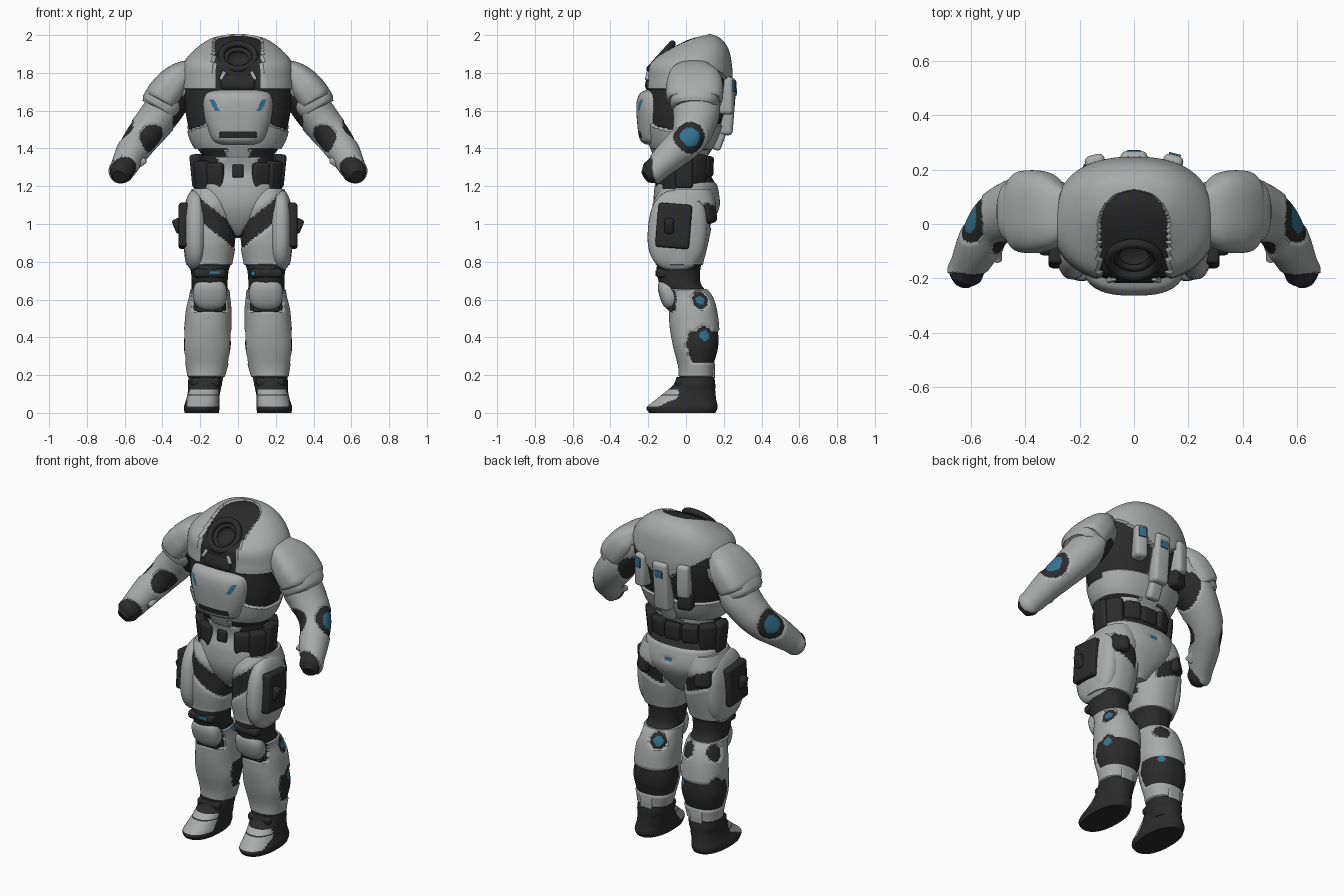
import bpy, bmesh, math
from mathutils import Vector, Matrix, Euler

cube = bpy.data.objects.get("Cube")
if cube:
    bpy.data.objects.remove(cube, do_unlink=True)


def material(name, rgb):
    m = bpy.data.materials.new(name)
    m.use_nodes = True
    m.diffuse_color = (*rgb, 1)
    bsdf = m.node_tree.nodes["Principled BSDF"]
    bsdf.inputs["Base Color"].default_value = (*rgb, 1)
    bsdf.inputs["Roughness"].default_value = 0.7
    return m


MATS = [material("armour_grey", (0.4, 0.41, 0.41)),
        material("undersuit_black", (0.024, 0.024, 0.025)),
        material("light_blue", (0.035, 0.17, 0.29))]
GREY, BLACK, BLUE = range(3)


def finish(name, bm, rule, lift=0, mirror=False):
    """Colour faces by rule, raise the grey plates, shade and link the object."""
    bmesh.ops.recalc_face_normals(bm, faces=bm.faces)
    for f in bm.faces:
        f.material_index = rule(f.calc_center_median()) if callable(rule) else rule
    if lift:
        bm.normal_update()
        plate = [v for v in bm.verts if all(f.material_index == GREY for f in v.link_faces)]
        for v in plate:
            v.co += v.normal * lift
    me = bpy.data.meshes.new(name)
    bm.to_mesh(me)
    bm.free()
    for m in MATS:
        me.materials.append(m)
    me.shade_smooth()
    me.set_sharp_from_angle(angle=math.radians(40))
    ob = bpy.data.objects.new(name, me)
    bpy.context.collection.objects.link(ob)
    if mirror:
        ob.modifiers.new("mirror", 'MIRROR').use_clip = False
    return ob


def spline(a, b, c, d, t):
    return [(2 * q + (r - p) * t + (2 * p - 5 * q + 4 * r - s) * t * t
             + (3 * q - p - 3 * r + s) * t ** 3) / 2 for p, q, r, s in zip(a, b, c, d)]


def loft(name, secs, rule, along=False, p=2.3, lift=0, mirror=False, n=84, steps=9):
    """Skin through sections (x, y, z, half width, half depth)."""
    ext = [secs[0], *secs, secs[-1]]
    rows = [spline(*ext[i:i + 4], k / steps) for i in range(len(secs) - 1) for k in range(steps)]
    rows.append(secs[-1])
    bm = bmesh.new()
    rings = []
    for i, row in enumerate(rows):
        u, v = Vector((1, 0, 0)), Vector((0, 1, 0))
        if along:
            t = Vector(rows[min(i + 1, len(rows) - 1)][:3]) - Vector(rows[max(i - 1, 0)][:3])
            u = v.cross(t).normalized()
            v = t.cross(u).normalized()
        ring = []
        for k in range(n):
            c, s = math.cos(math.tau * k / n), math.sin(math.tau * k / n)
            a = math.copysign(abs(c) ** (2 / p), c) * row[3]
            b = math.copysign(abs(s) ** (2 / p), s) * row[4]
            ring.append(bm.verts.new(Vector(row[:3]) + u * a + v * b))
        rings.append(ring)
    for r0, r1 in zip(rings, rings[1:]):
        for k in range(n):
            bm.faces.new((r0[k], r0[k - 1], r1[k - 1], r1[k]))
    bm.faces.new(rings[0])
    bm.faces.new(rings[-1])
    return finish(name, bm, rule, lift, mirror)


def block(name, loc, size, mat, rot=(0, 0, 0), bevel=0.3, mirror=False):
    """Box with rounded edges; bevel is a share of its thinnest side."""
    bm = bmesh.new()
    bmesh.ops.create_cube(bm, size=1)
    bmesh.ops.scale(bm, vec=size, verts=bm.verts)
    bmesh.ops.bevel(bm, geom=bm.edges[:], offset=bevel * min(size), segments=4,
                    profile=0.5, affect='EDGES')
    bm.transform(Matrix.Translation(loc) @ Euler(rot).to_matrix().to_4x4())
    return finish(name, bm, mat, 0, mirror)


def ball(name, loc, size, mat, rot=(0, 0, 0), mirror=False):
    bm = bmesh.new()
    bmesh.ops.create_uvsphere(bm, u_segments=32, v_segments=20, radius=1)
    for v in bm.verts:  # squarer than a true sphere
        v.co = [math.copysign(abs(q) ** 0.8, q) * s for q, s in zip(v.co, size)]
    bm.transform(Matrix.Translation(loc) @ Euler(rot).to_matrix().to_4x4())
    return finish(name, bm, mat, 0, mirror)


def near(c, point, r):
    return (c - Vector(point)).length < r


# Torso with collar, flanks and back yoke
def torso_rule(c):
    x = abs(c.x)
    if c.z > 1.69 and c.y < 0.13 and (x < 0.12 if c.y < 0 else c.x ** 2 + c.y ** 2 < 0.0148):
        return BLACK
    if c.z < 1.4 and x > 0.07:
        return BLACK
    if c.y < 0.03:
        strap = 1.52 - 0.4 * (x - 0.2) < c.z < 1.71
        return BLACK if strap and x > 0.1 else GREY
    return BLACK if x > 0.05 and 1.53 < c.z < 1.64 + 0.68 * x else GREY


torso = loft("torso", [(0, -.03, 1.36, .185, .13), (0, -.02, 1.44, .24, .17), (0, -.01, 1.55, .27, .2),
                       (0, .005, 1.66, .285, .215), (0, .015, 1.76, .29, .22), (0, .02, 1.85, .275, .21),
                       (0, .06, 1.92, .215, .155), (0, .09, 1.97, .14, .09), (0, .1, 1.99, .06, .04),
                       (0, .1, 1.995, .01, .01)], torso_rule, lift=0.012, steps=16, n=110)

# Neck bowl pressed into the torso, with rings, clasps and chin guard
TILT = math.radians(48)
neck, axis = Vector((0, -.135, 1.89)), Vector((0, -math.sin(TILT), math.cos(TILT)))
for v in torso.data.vertices:
    d = v.co - neck
    r = (d - axis * d.dot(axis)).length
    if r < 0.085 and d.dot(axis) > -0.1:
        v.co -= axis * 0.08 * (1 - (r / 0.085) ** 4)
for label, ring_r, tube, sink in (("neck_ring", 0.09, 0.018, 0.004), ("neck_inner_ring", 0.066, 0.013, 0.024)):
    bpy.ops.mesh.primitive_torus_add(major_radius=ring_r, minor_radius=tube, major_segments=48,
                                     location=neck - axis * sink, rotation=(TILT, 0, 0))
    ring = bpy.context.object
    ring.name = label
    ring.data.materials.append(MATS[BLACK])
    ring.data.shade_smooth()
block("chin_guard", (0, -.178, 1.75), (.19, .07, .1), BLACK, (-.25, 0, 0), 0.45)
block("neck_clasp", (.082, -.203, 1.785), (.02, .02, .05), GREY, (-.2, -.5, 0), mirror=True)


# Chest plate with slit and slanted lamps
def chest_rule(c):
    if c.y < -0.1 and abs(abs(c.x) - 0.123 - 0.5 * (c.z - 1.625)) < 0.013 and abs(c.z - 1.627) < 0.03:
        return BLUE
    return BLACK if abs(c.x) < 0.1 and 1.455 < c.z < 1.49 else GREY


loft("chest_plate", [(0, -.14, 1.42, .10, .07), (0, -.15, 1.45, .14, .095), (0, -.15, 1.55, .175, .11),
                     (0, -.15, 1.64, .185, .112), (0, -.15, 1.69, .17, .095), (0, -.15, 1.71, .13, .06)],
     chest_rule, p=2.6, n=140, steps=14)

# Back pods with lamps
block("spine_pod", (0, .22, 1.62), (.1, .075, .3), GREY, (-.08, 0, 0))
block("spine_lower_pod", (0, .175, 1.46), (.08, .06, .14), GREY, (-.35, 0, 0))
block("back_pod", (.14, .215, 1.68), (.075, .08, .2), GREY, (0, 0, -.25), mirror=True)
block("back_pod_vent", (-.14, .2, 1.55), (.09, .07, .1), BLACK, (0, 0, .25))
block("spine_lamp", (0, .265, 1.7), (.05, .009, .045), BLUE, (-.08, 0, 0))
block("pod_lamp", (.15, .255, 1.73), (.045, .009, .06), BLUE, (0, 0, -.25))


# Pelvis and belt
def pelvis_rule(c):
    x = abs(c.x)
    if c.y < 0 and 1.35 < c.z and 0.07 < x:
        return BLACK
    if 1.22 < c.z < 1.36 and (x > 0.11 or c.y > 0):
        return BLACK
    if c.y > 0.1 and x < 0.03 and 1.13 < c.z < 1.155:
        return BLUE
    return BLACK if c.z < 1.12 and c.y < 0.05 and x > 0.03 + 0.75 * (c.z - 0.97) else GREY


loft("pelvis", [(0, -.03, 1.42, .205, .15), (0, -.02, 1.36, .19, .135), (0, -.01, 1.28, .2, .13),
                (0, 0, 1.2, .225, .16), (0, .005, 1.1, .22, .168), (0, 0, 1.01, .14, .13),
                (0, 0, .93, .05, .07)], pelvis_rule, lift=0.006)
block("belt_buckle", (0, -.15, 1.28), (.06, .03, .07), BLACK)
for i, (deg, z, tall) in enumerate(((-58, 1.25, .15), (-33, 1.255, .16), (0, 1.28, .18),
                                    (32, 1.29, .16), (62, 1.305, .11))):
    a = math.radians(deg)
    block(f"belt_pouch_{i + 1}", (.22 * math.cos(a), .13 * math.sin(a) - .01, z), (.06, .095, tall),
          BLACK, (0, .1, math.atan2(math.sin(a), .75 * math.cos(a))), mirror=True)
block("rear_belt_pouch", (0, .12, 1.3), (.1, .05, .1), BLACK)

# Legs: thigh, knee gap, calf, with lamps that differ from leg to leg
SOCKETS = (.26, .08, .6), (.28, .1, .41), (.1, .125, .6)
LAMPS = {1: SOCKETS, -1: ((-.09, .13, .41),)}


def leg_rule(c):
    x = abs(c.x)
    for point in LAMPS[1 if c.x > 0 else -1]:
        if near(c, point, 0.028):
            return BLUE
    for point in SOCKETS:
        if near(Vector((x, c.y, c.z)), point, 0.048):
            return BLACK
    if c.z > 0.78:
        front_gap = c.y < 0 and abs(c.z - 0.98 - 0.8 * (x - 0.08)) < 0.06 and x < 0.22
        rear_gap = c.y > 0.04 and abs(c.z - 1.0 - 0.4 * (x - 0.1)) < 0.045 and x > 0.08
        return BLACK if front_gap or rear_gap else GREY
    if c.z > 0.655 or (c.z > 0.54 and c.y < 0.02 and abs(x - 0.15) < 0.085):
        return BLACK
    if c.z < 0.19 or (0.27 < c.z < 0.43 and c.y > 0.3 * abs(c.z - 0.37)):
        return BLACK
    return GREY


LEG = [(.14, 0, 1.18, .10, .13), (.15, -.01, 1.1, .115, .16), (.15, -.02, 1.0, .13, .15),
       (.15, -.03, .9, .13, .14), (.153, -.035, .8, .117, .12), (.15, -.04, .75, .1, .115),
       (.15, -.03, .68, .095, .11), (.15, .015, .62, .1, .115), (.155, .035, .55, .112, .12),
       (.16, .045, .45, .117, .123), (.163, .055, .35, .124, .115), (.165, .055, .25, .104, .09),
       (.17, .055, .18, .09, .085), (.18, .06, .08, .08, .085)]
for side, sign in (("left", 1), ("right", -1)):
    loft(side + "_leg", [(sign * x, *rest) for x, *rest in LEG], leg_rule, lift=0.008, steps=10, n=96)
ball("knee_plate", (.148, -.09, .63), (.09, .052, .088), GREY, (.3, 0, 0), mirror=True)
block("knee_lower_rim", (.15, -.062, .55), (.14, .06, .03), BLACK, mirror=True)
block("knee_band", (.15, -.105, .74), (.17, .11, .05), BLACK, bevel=0.4, mirror=True)
block("right_knee_lamp", (-.125, -.158, .744), (.06, .009, .018), BLUE)
block("left_knee_lamp", (.08, -.158, .738), (.02, .009, .025), BLUE)
ball("thigh_plate", (.225, -.045, .965), (.065, .157, .215), GREY, (-.08, 0, 0), mirror=True)
block("thigh_pouch", (.287, -.065, .99), (.055, .18, .235), BLACK, (-.08, 0, 0), mirror=True)
block("thigh_pouch_clip", (.315, -.09, .99), (.05, .05, .08), BLACK, (0, .4, 0), mirror=True)
block("hip_pouch", (.195, .115, 1.075), (.1, .065, .145), BLACK, (.2, 0, -.6), 0.45, mirror=True)


# Boots with grey toe cap
def boot_rule(c):
    toe = c.y < -0.04 and 0.035 < c.z < 0.125 and not 0.09 < c.z < 0.1
    return GREY if toe and abs(c.x - 0.186) < 0.083 else BLACK


loft("boot", [(.192, -.02, .0, .09, .175), (.192, -.02, .03, .095, .188), (.186, 0, .07, .088, .16),
              (.18, .025, .115, .085, .13), (.175, .045, .15, .09, .11), (.172, .05, .19, .09, .1)],
     boot_rule, mirror=True, steps=8)
block("boot_cuff", (.172, -.02, .165), (.15, .07, .05), BLACK, (.2, 0, 0), 0.4, mirror=True)
block("heel_plate", (.17, .14, .22), (.08, .025, .08), GREY, mirror=True)


# Arms with dark armpit, elbow lamp and glove
def arm_rule(c):
    if near(c, (.595, .02, 1.46), 0.053):
        return BLUE
    if near(c, (.595, .02, 1.46), 0.088) or near(c, (.45, -.07, 1.45), 0.075):
        return BLACK
    if c.x < 0.345 and c.z < 1.68:
        return BLACK
    return BLACK if near(c, (.6, -.215, 1.275), 0.085) else GREY


loft("arm", [(.28, .04, 1.76, .09, .11), (.38, .055, 1.62, .1, .12), (.45, .045, 1.53, .095, .108),
             (.515, .01, 1.45, .088, .092), (.565, -.07, 1.375, .078, .08), (.605, -.15, 1.3, .064, .064),
             (.62, -.185, 1.27, .062, .062), (.63, -.215, 1.25, .035, .035)],
     arm_rule, along=True, p=2, lift=0.006, mirror=True, steps=14)
loft("shoulder_plate", [(.25, .04, 1.83, .045, .09), (.3, .04, 1.79, .072, .13), (.35, .045, 1.735, .09, .15),
                        (.40, .045, 1.67, .094, .15), (.41, .045, 1.655, .08, .135)],
     GREY, along=True, p=2.7, mirror=True)
loft("upper_arm_plate", [(.35, .045, 1.72, .08, .1), (.385, .045, 1.665, .106, .126),
                         (.415, .045, 1.62, .105, .122), (.42, .045, 1.612, .09, .1)],
     GREY, along=True, p=2.7, mirror=True)
block("forearm_fin", (.51, -.1, 1.335), (.05, .08, .03), GREY, (.5, .6, .3), mirror=True)
